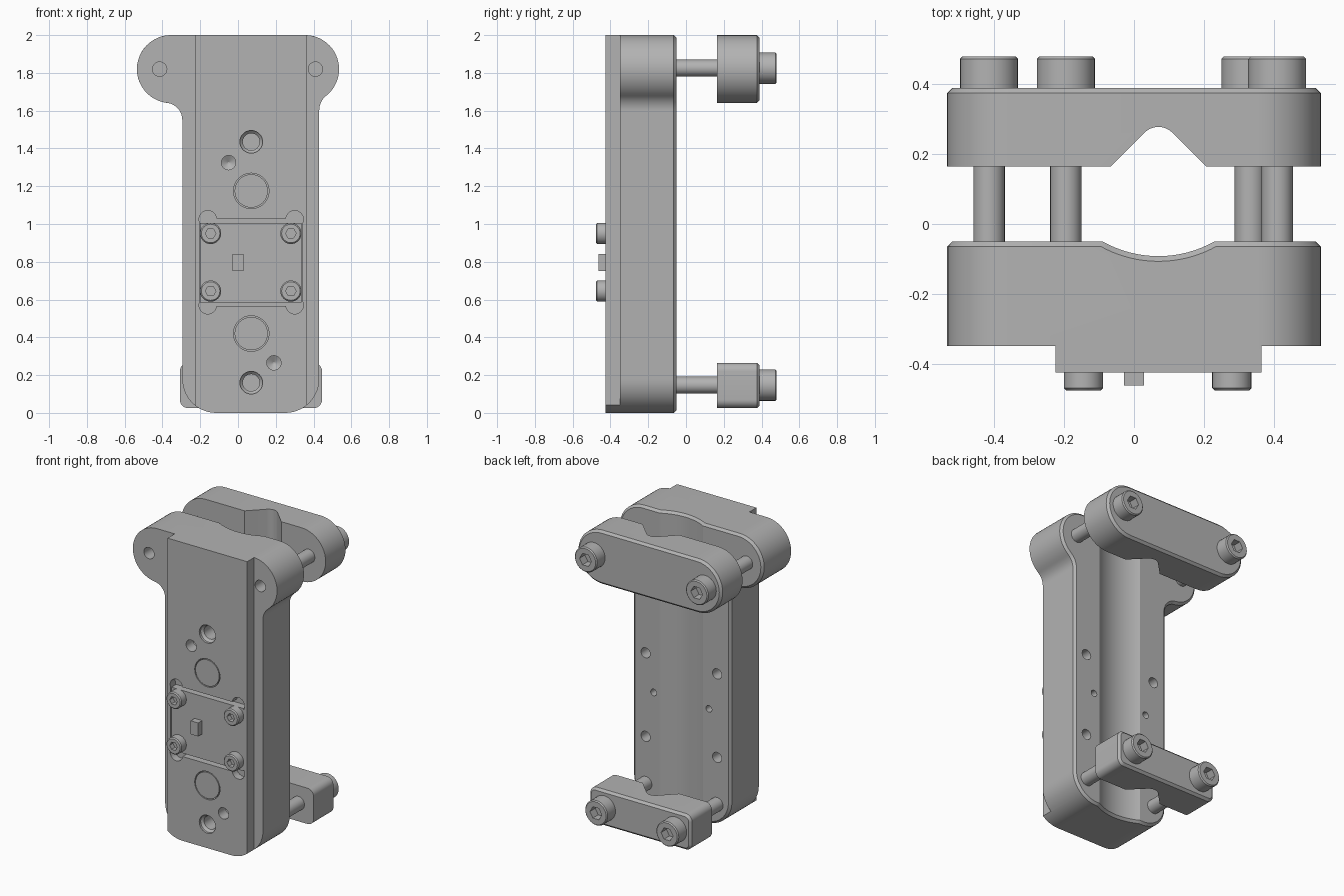
import bpy
import bmesh
from math import sin, cos, pi, radians, sqrt, atan2

if "Cube" in bpy.data.objects:
    bpy.data.objects.remove(bpy.data.objects["Cube"], do_unlink=True)

grey = bpy.data.materials.new("plain grey")
grey.use_nodes = True
grey.diffuse_color = (0.45, 0.45, 0.45, 1)
grey.node_tree.nodes["Principled BSDF"].inputs["Base Color"].default_value = (0.45, 0.45, 0.45, 1)

MID = 0.07                       # centre line of the body
FRONT, STEP, BACK = -0.425, -0.35, -0.05


def finish(bm, name):
    bmesh.ops.recalc_face_normals(bm, faces=bm.faces)
    mesh = bpy.data.meshes.new(name)
    bm.to_mesh(mesh)
    bm.free()
    mesh.materials.append(grey)
    obj = bpy.data.objects.new(name, mesh)
    bpy.context.scene.collection.objects.link(obj)
    return obj


def arc(cx, cz, r, a0, a1, n=14):
    """Points along an arc, angles in degrees."""
    angles = [radians(a0 + (a1 - a0) * i / n) for i in range(n + 1)]
    return [(cx + r * cos(a), cz + r * sin(a)) for a in angles]


def prism(name, pts, lo, hi, axis="y", chamfer=0):
    """Extrude an outline along an axis, chamfering the far rim."""
    def place(p, h):
        return (p[0], h, p[1]) if axis == "y" else (p[0], p[1], h)
    bm = bmesh.new()
    near = [bm.verts.new(place(p, lo)) for p in pts]
    far = [bm.verts.new(place(p, hi)) for p in pts]
    bm.faces.new(near)
    rim = bm.faces.new(far)
    for i in range(len(pts)):
        j = (i + 1) % len(pts)
        bm.faces.new((near[i], near[j], far[j], far[i]))
    bmesh.ops.recalc_face_normals(bm, faces=bm.faces)
    if chamfer:
        bmesh.ops.bevel(bm, geom=list(rim.edges), offset=chamfer, segments=1,
                        affect="EDGES", profile=0.5)
    return finish(bm, name)


def box(name, x0, x1, y0, y1, z0, z1):
    return prism(name, [(x0, z0), (x1, z0), (x1, z1), (x0, z1)], y0, y1)


def lathe(name, cx, c2, profile, axis="y", sides=32):
    """Revolve (radius, height) points about the y or z axis."""
    bm = bmesh.new()
    rings = []
    for r, h in profile:
        ring = []
        for i in range(sides):
            a = 2 * pi * i / sides
            u, v = cx + r * cos(a), c2 + r * sin(a)
            ring.append(bm.verts.new((u, h, v) if axis == "y" else (u, v, h)))
        rings.append(ring)
    for a, b in zip(rings, rings[1:]):
        for i in range(sides):
            j = (i + 1) % sides
            bm.faces.new((a[i], a[j], b[j], b[i]))
    bm.faces.new(rings[0])
    bm.faces.new(rings[-1])
    return finish(bm, name)


def rod(name, x, z, r, y0, y1, sides=32):
    return lathe(name, x, z, [(r, y0), (r, y1)], sides=sides)


def cut(obj, cutters):
    """Subtract the cutters, then delete them."""
    for c in cutters:
        mod = obj.modifiers.new("cut", "BOOLEAN")
        mod.operation, mod.solver, mod.object = "DIFFERENCE", "EXACT", c
    graph = bpy.context.evaluated_depsgraph_get()
    mesh = bpy.data.meshes.new_from_object(obj.evaluated_get(graph))
    obj.modifiers.clear()
    obj.data = mesh
    for c in cutters:
        bpy.data.objects.remove(c, do_unlink=True)


def socket_screw(name, x, z, r, seat, tip, hex_r):
    """Cap screw head with a hexagonal socket."""
    s = 1 if tip > seat else -1
    e = 0.007
    head = lathe(name, x, z, [(r, seat), (r, tip - s * e), (r - e, tip)])
    depth = abs(tip - seat) * 0.6
    cut(head, [rod("socket", x, z, hex_r, tip - s * depth, tip + s * 0.02, sides=6)])
    return head


# Body outline: rounded foot, straight sides, fillets into two round ears
ear_x, ear_z, ear_r, foot_r = 0.355, 1.82, 0.18, 0.18
left_x, right_x = -0.295, 0.43


def ear_side(side, wall, f):
    """Fillet and ear for one side, going upward."""
    ex = side * ear_x
    fx = wall + side * f
    fz = ear_z - sqrt((ear_r + f) ** 2 - (fx - ex) ** 2)
    lean = atan2(ear_z - fz, side * (ex - fx)) * 180 / pi
    pts = arc(0, 0, f, 180, lean, 8)
    pts = [(fx + side * x, fz + z) for x, z in pts]
    ear = arc(0, 0, ear_r, lean - 180, 90, 24)
    return pts + [(ex + side * x, ear_z + z) for x, z in ear[1:]]


outline = arc(right_x - foot_r, foot_r, foot_r, -90, 0)
outline += ear_side(1, right_x, 0.1)
outline += ear_side(-1, left_x, 0.09)[::-1]
outline += arc(left_x + foot_r, foot_r, foot_r, 180, 270)
body = prism("body", outline, FRONT, BACK, chamfer=0.015)

# Side steps that leave the raised front pad
cutters = [box("step", -1, -0.225, -1, STEP, -1, 3),
           box("step", 0.365, 1, -1, STEP, -1, 3)]

# Shallow round channel down the back, flared at both ends
R, flare = 0.326, 0.015
cutters.append(lathe("channel", MID, -0.092 + R,
                     [(R + 2 * flare, -flare), (R, flare), (R, 2 - flare), (R + 2 * flare, 2 + flare)],
                     axis="z", sides=96))

# Front pocket with round corner reliefs
cutters.append(box("pocket", -0.205, 0.34, -0.6, -0.37, 0.565, 1.03))
for x in (-0.16, 0.3):
    for z in (0.57, 1.025):
        cutters.append(rod("relief", x, z, 0.046, -0.6, -0.375))

# Front holes: countersunk, pin and disc recesses
for z in (0.16, 1.435):
    cutters.append(lathe("hole", MID, z, [(0.06, -0.5), (0.06, -0.41), (0.045, -0.395), (0.045, -0.3)]))
for x, z in ((-0.05, 1.325), (0.19, 0.265)):
    cutters.append(lathe("pin_hole", x, z, [(0.038, -0.5), (0.038, -0.35), (0.004, -0.33)]))
for z in (0.42, 1.175):
    cutters.append(rod("recess", MID, z, 0.094, -0.5, -0.39))

# Ear holes and the holes in the back
for x in (-0.415, 0.41):
    cutters.append(rod("ear_hole", x, ear_z, 0.038, -0.5, -0.2))
for side in (-1, 1):
    for z in (0.46, 1.02):
        cutters.append(rod("back_hole", MID + side * 0.265, z, 0.034, -0.16, 0.1))
    cutters.append(rod("back_pin_hole", MID + side * 0.205, 0.77, 0.022, -0.14, 0.1))
cut(body, cutters)

# Discs in the round recesses
for name, z in (("lower_disc", 0.42), ("upper_disc", 1.175)):
    rod(name, MID, z, 0.088, -0.392, FRONT)

# Cover plate with switch and four screws
box("cover_plate", -0.2, 0.335, -0.42, -0.369, 0.585, 1.005)
box("switch", -0.028, 0.028, -0.462, -0.41, 0.752, 0.842)
for x in (-0.145, 0.28):
    for z in (0.645, 0.95):
        socket_screw("cover_screw", x, z, 0.056, -0.419, -0.477, 0.028)

# Clamp bars with a vee notch
upper = arc(ear_x, ear_z, ear_r, -90, 90, 24) + arc(-ear_x, ear_z, ear_r, 90, 270, 24)
x0, x1, z0, z1, cr = -0.308, 0.445, 0.025, 0.265, 0.045
lower = []
for cx, cz, a in ((x1 - cr, z0 + cr, -90), (x1 - cr, z1 - cr, 0),
                  (x0 + cr, z1 - cr, 90), (x0 + cr, z0 + cr, 180)):
    lower += arc(cx, cz, cr, a, a + 90, 8)
notch = [(MID - 0.156, 0.145), (MID + 0.156, 0.145)] + arc(MID, 0.222, 0.056, 45, 135, 12)
for name, pts in (("upper_clamp", upper), ("lower_clamp", lower)):
    bar = prism(name, pts, 0.165, 0.39, chamfer=0.015)
    cut(bar, [prism("notch", notch, -1, 3, axis="z")])

# Clamp bolts
for name, xs, z in (("upper_bolt", (-0.415, 0.41), 1.825), ("lower_bolt", (-0.195, 0.333), 0.147)):
    for x in xs:
        rod(name + "_shank", x, z, 0.045, -0.12, 0.2)
        socket_screw(name + "_head", x, z, 0.083, 0.385, 0.48, 0.044)

# Smooth the round faces, keep the edges crisp
bpy.ops.object.select_all(action="DESELECT")
for obj in bpy.context.scene.collection.all_objects:
    if obj.type == "MESH":
        obj.select_set(True)
        bpy.context.view_layer.objects.active = obj
bpy.ops.object.shade_smooth_by_angle(angle=radians(28))
